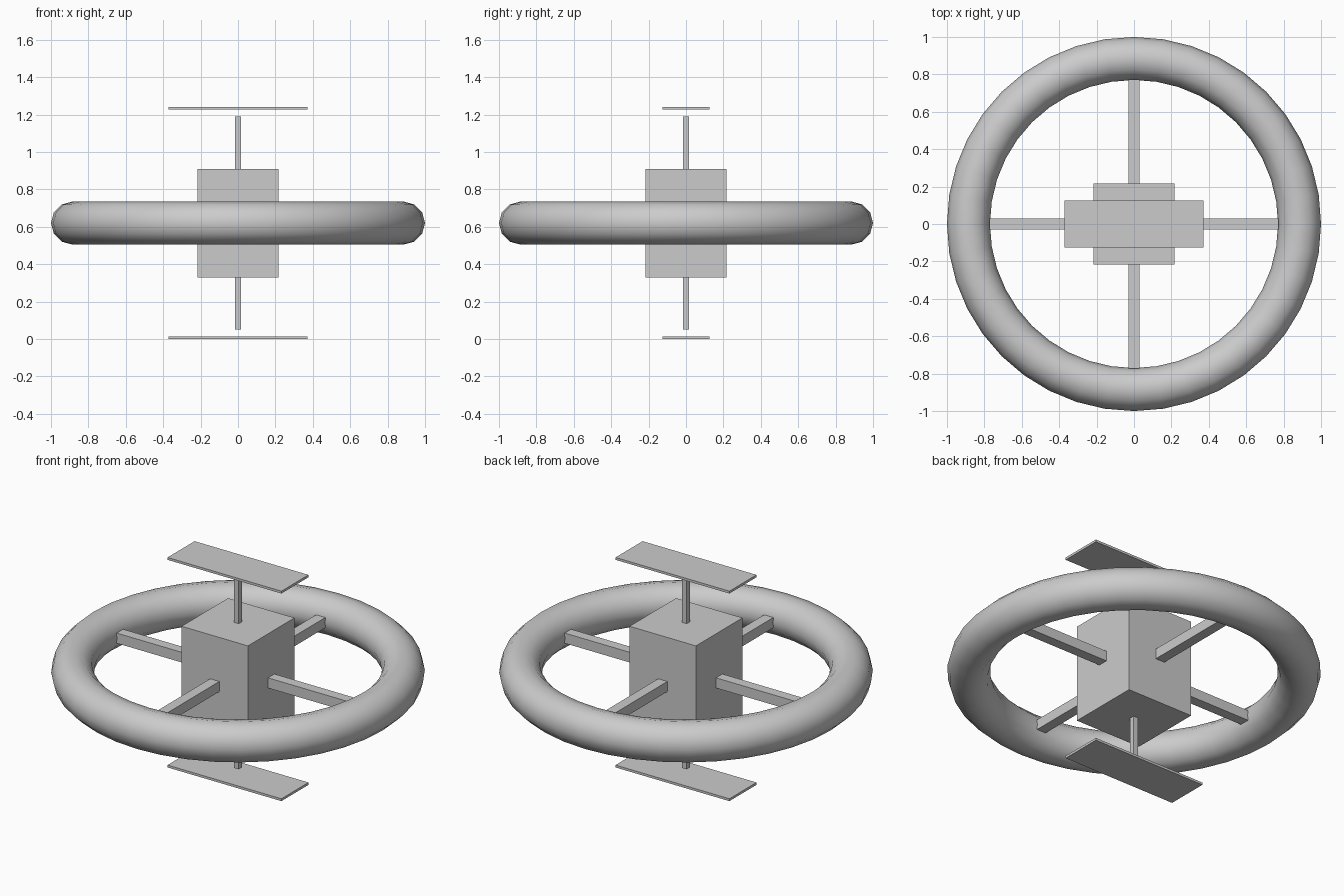
import bpy
from math import pi

if "Cube" in bpy.data.objects:
    bpy.data.objects.remove(bpy.data.objects["Cube"])

MID = 0.62  # height of the ring plane


def box(name, size, loc):
    bpy.ops.mesh.primitive_cube_add(size=1, location=loc)
    ob = bpy.context.object
    ob.name = name
    ob.scale = size
    bpy.ops.object.transform_apply(location=False, rotation=False, scale=True)
    return ob


# Outer ring
bpy.ops.mesh.primitive_torus_add(major_segments=40, minor_segments=12,
                                 major_radius=0.885, minor_radius=0.115,
                                 location=(0, 0, MID))
ring = bpy.context.object
ring.name = "outer_ring"
bpy.ops.object.shade_smooth_by_angle(angle=pi / 4)

# Central body
box("central_body", (0.434, 0.434, 0.58), (0, 0, MID))

# Four spokes joining body and ring
inner, outer = 0.21, 0.772
length, centre = outer - inner, (outer + inner) / 2
for side, s in (("positive", 1), ("negative", -1)):
    box(f"spoke_x_{side}", (length, 0.06, 0.06), (s * centre, 0, MID))
    box(f"spoke_y_{side}", (0.06, length, 0.06), (0, s * centre, MID))

# Masts and floating panels above and below
for side, s in (("upper", 1), ("lower", -1)):
    box(f"{side}_mast", (0.03, 0.03, 0.29), (0, 0, MID + s * 0.425))
    box(f"{side}_panel", (0.744, 0.252, 0.014), (0, 0, MID + s * 0.613))
